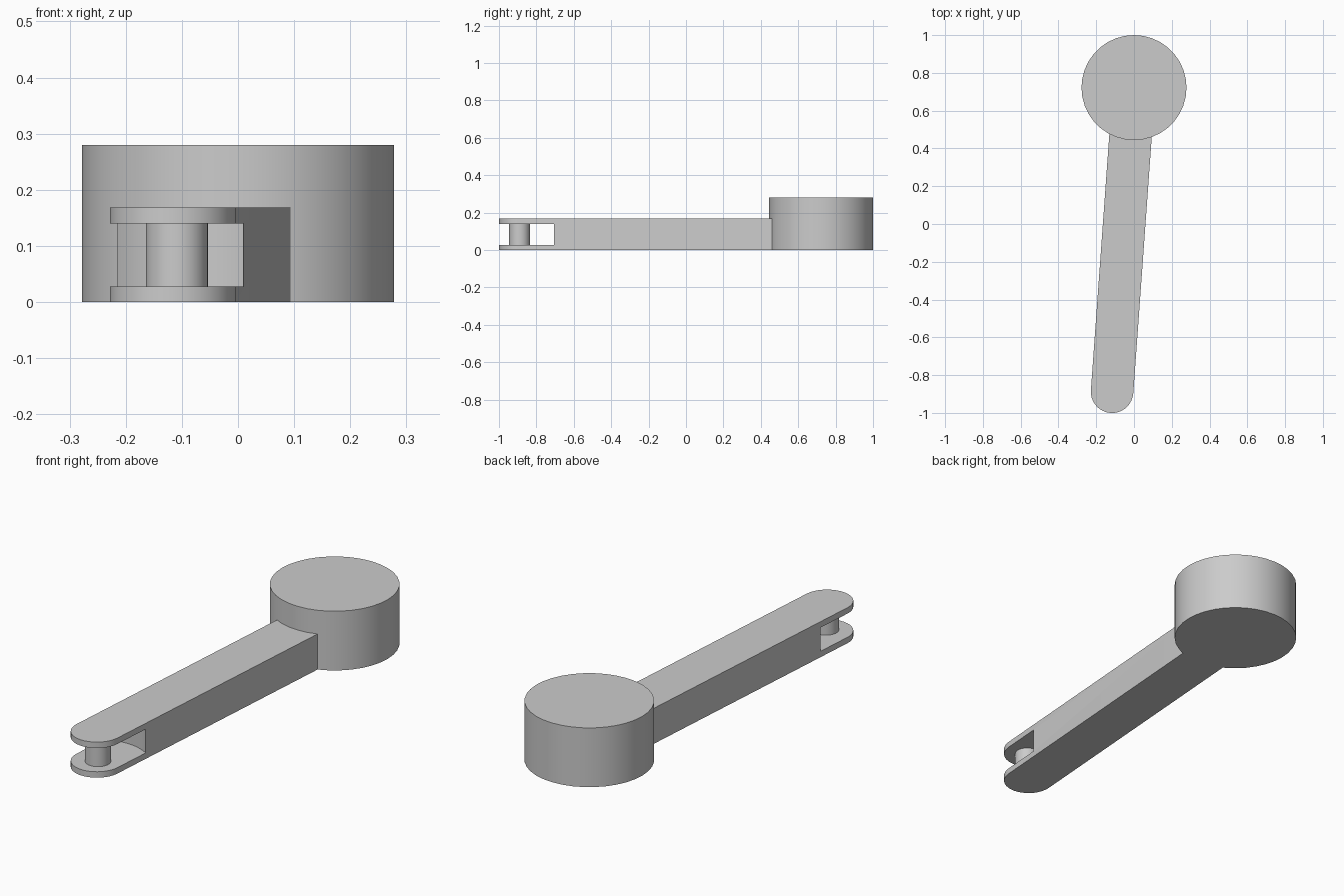
import bpy
import bmesh
from math import atan2, cos, sin, pi
from mathutils import Vector

cube = bpy.data.objects.get("Cube")
if cube:
    bpy.data.objects.remove(cube, do_unlink=True)

grey = bpy.data.materials.new("plain grey")
grey.use_nodes = True
colour = (0.6, 0.6, 0.6, 1)
grey.diffuse_color = colour
grey.node_tree.nodes["Principled BSDF"].inputs["Base Color"].default_value = colour


def arc(centre, radius, start, end, steps):
    """Points along an arc, both ends included."""
    return [Vector((centre.x + radius * cos(start + (end - start) * i / steps),
                    centre.y + radius * sin(start + (end - start) * i / steps)))
            for i in range(steps + 1)]


def prism(name, outline, bottom, top):
    """Extrude a counter-clockwise plan outline upwards."""
    bm = bmesh.new()
    base = bm.faces.new([bm.verts.new((p.x, p.y, bottom)) for p in outline])
    grown = bmesh.ops.extrude_face_region(bm, geom=[base], use_keep_orig=True)
    moved = [v for v in grown["geom"] if isinstance(v, bmesh.types.BMVert)]
    bmesh.ops.translate(bm, verts=moved, vec=(0, 0, top - bottom))
    bmesh.ops.recalc_face_normals(bm, faces=bm.faces)
    mesh = bpy.data.meshes.new(name)
    bm.to_mesh(mesh)
    bm.free()
    mesh.materials.append(grey)
    obj = bpy.data.objects.new(name, mesh)
    bpy.context.collection.objects.link(obj)
    return obj


def cylinder(name, centre, radius, bottom, top, sides=36):
    return prism(name, arc(centre, radius, 0, 2 * pi, sides)[:-1], bottom, top)


def activate(obj):
    bpy.ops.object.select_all(action="DESELECT")
    obj.select_set(True)
    bpy.context.view_layer.objects.active = obj


head_centre = Vector((0, 0.722))
tip_centre = Vector((-0.116, -0.888))
pin_centre = Vector((-0.109, -0.89))
half_width = 0.1125

# Round head
head = cylinder("head", head_centre, 0.278, 0, 0.28)

# Arm with a rounded tip, its square end buried just inside the head
along = (head_centre - tip_centre).normalized()
side = Vector((along.y, -along.x)) * half_width
heading = atan2(along.y, along.x)
inner_end = head_centre - along * 0.25
tip = arc(tip_centre, half_width, heading + pi / 2, heading + 3 * pi / 2, 18)
arm = prism("arm", tip + [inner_end + side, inner_end - side], 0, 0.168)

# Round clearance slot that leaves two thin fork plates
cutter = cylinder("slot_cutter", pin_centre, 0.2205, 0.028, 0.14, 72)
cutter.hide_render = True
slot = arm.modifiers.new("slot", "BOOLEAN")
slot.operation = "DIFFERENCE"
slot.solver = "EXACT"
slot.object = cutter
activate(arm)
bpy.ops.object.modifier_apply(modifier=slot.name)
bpy.data.objects.remove(cutter, do_unlink=True)

# Pin between the fork plates
pin = cylinder("pin", pin_centre, 0.0553, 0.024, 0.144)

for obj in (head, arm, pin):
    activate(obj)
    bpy.ops.object.shade_smooth_by_angle(angle=pi / 6)
